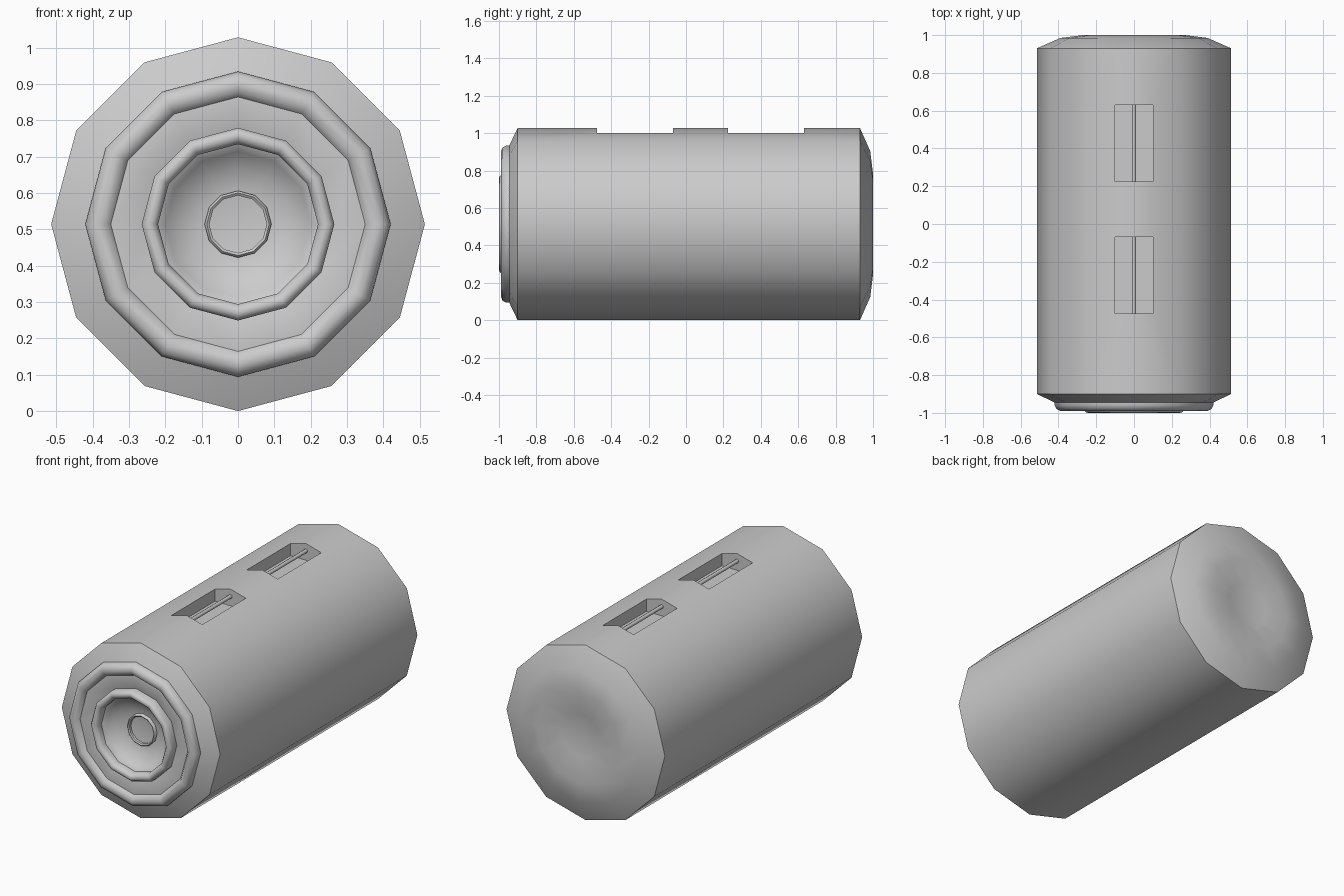
import bpy, bmesh, math

if "Cube" in bpy.data.objects:
    bpy.data.objects.remove(bpy.data.objects["Cube"])

SIDES = 12
CZ = 0.514      # axis height
R = 0.514       # body radius


def finish(name, bm, angle=50):
    bmesh.ops.recalc_face_normals(bm, faces=bm.faces)
    me = bpy.data.meshes.new(name)
    bm.to_mesh(me)
    bm.free()
    ob = bpy.data.objects.new(name, me)
    bpy.context.collection.objects.link(ob)
    return ob


def smooth(ob, angle=50):
    bpy.ops.object.select_all(action='DESELECT')
    ob.select_set(True)
    bpy.context.view_layer.objects.active = ob
    bpy.ops.object.shade_smooth_by_angle(angle=math.radians(angle))


def lathe(name, profile, closed=False):
    """Revolve (radius, y) points about the horizontal axis."""
    bm = bmesh.new()
    rows = []
    for r, y in profile:
        if r == 0:
            rows.append([bm.verts.new((0, y, CZ))] * SIDES)
        else:
            rows.append([bm.verts.new((r * math.cos(a), y, CZ + r * math.sin(a)))
                         for a in (2 * math.pi * i / SIDES for i in range(SIDES))])
    pairs = list(zip(rows, rows[1:]))
    if closed:
        pairs.append((rows[-1], rows[0]))
    for a, b in pairs:
        for i in range(SIDES):
            j = (i + 1) % SIDES
            quad = list(dict.fromkeys([a[i], a[j], b[j], b[i]]))
            bm.faces.new(quad)
    return finish(name, bm)


def box(name, x, y0, y1, z0, z1):
    bm = bmesh.new()
    bmesh.ops.create_cube(bm, size=1)
    for v in bm.verts:
        v.co = (v.co.x * 2 * x, y0 + (v.co.y + 0.5) * (y1 - y0), z0 + (v.co.z + 0.5) * (z1 - z0))
    return finish(name, bm)


# Body with front dish and dimpled back
body = lathe("body", [
    (0, -0.88), (0.09, -0.88), (0.15, -0.895), (0.20, -0.93), (0.235, -0.97),
    (0.25, -0.97), (0.265, -0.945), (0.35, -0.965), (0.39, -0.955), (0.42, -0.945),
    (R, -0.90), (R, 0.93), (0.39, 0.985), (0.27, 1.0), (0.13, 0.975), (0, 0.965)])

# Two slots in the top ridge, each with a curved core and a thin rod
slots = [(-0.475, -0.07), (0.225, 0.63)]
for n, (y0, y1) in enumerate(slots, 1):
    cutter = box(f"slot_cutter_{n}", 0.10, y0, y1, 0.93, 1.2)
    mod = body.modifiers.new(f"slot_{n}", 'BOOLEAN')
    mod.operation = 'DIFFERENCE'
    mod.solver = 'EXACT'
    mod.object = cutter
    bpy.context.view_layer.objects.active = body
    bpy.ops.object.modifier_apply(modifier=mod.name)
    bpy.data.objects.remove(cutter)

    bpy.ops.mesh.primitive_cylinder_add(
        vertices=8, radius=0.011, depth=y1 - y0, location=(0, (y0 + y1) / 2, 0.985),
        rotation=(math.pi / 2, 0, 0))
    rod = bpy.context.object
    rod.name = f"slot_rod_{n}"
    smooth(rod)
smooth(body)

# Rounded rings on the front
smooth(lathe("outer_ring", [
    (0.42, -0.94), (0.42, -0.96), (0.41, -0.98), (0.39, -0.989),
    (0.365, -0.985), (0.35, -0.965), (0.36, -0.94)], True))
smooth(lathe("middle_ring", [
    (0.265, -0.94), (0.265, -0.985), (0.255, -0.997), (0.243, -1.0),
    (0.23, -0.995), (0.22, -0.98), (0.22, -0.95)], True))
smooth(lathe("inner_ring", [
    (0.092, -0.87), (0.092, -0.895), (0.086, -0.90), (0.079, -0.895), (0.079, -0.87)], True))
